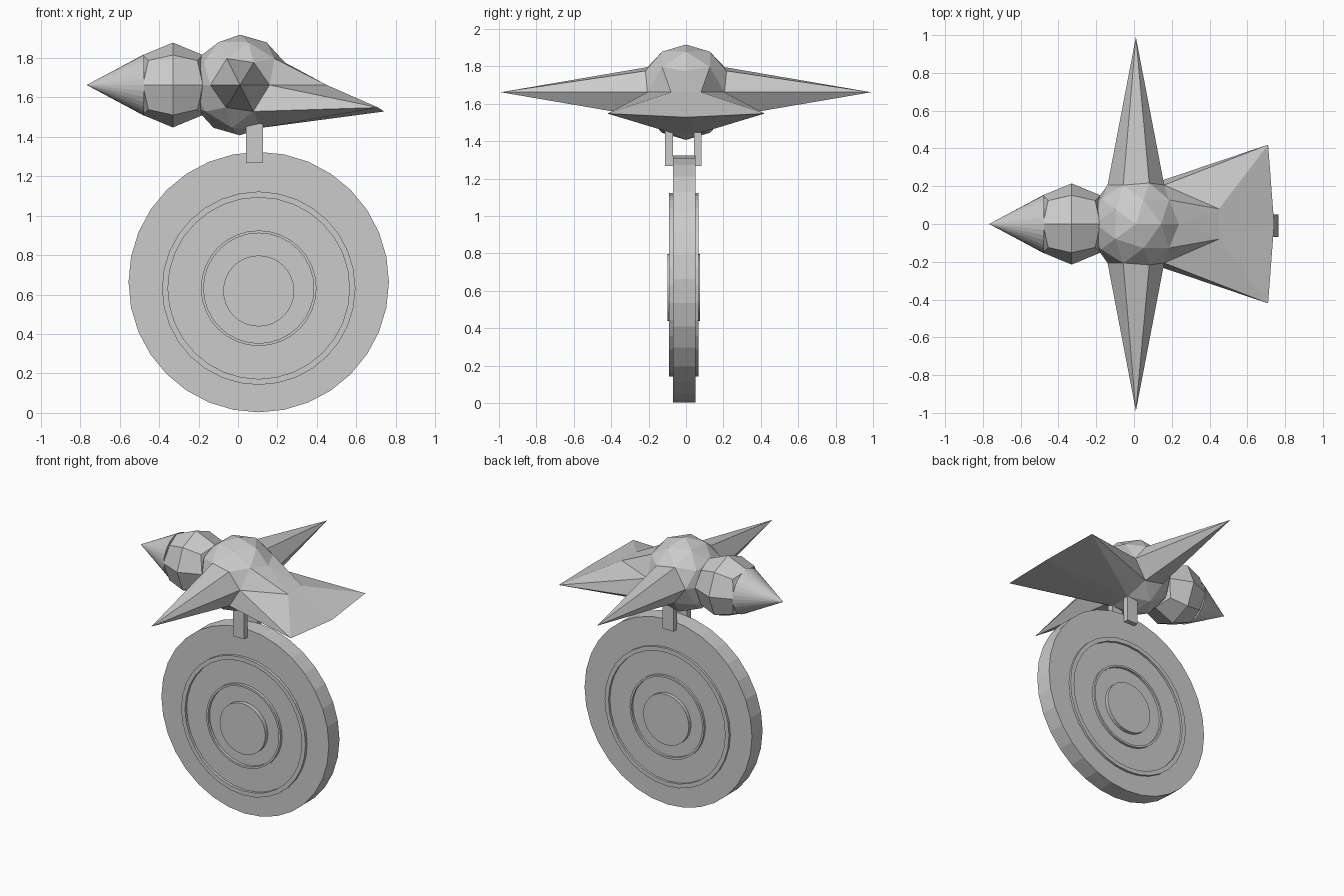
import bpy, bmesh, math
from mathutils import Vector, Matrix

if "Cube" in bpy.data.objects:
    bpy.data.objects.remove(bpy.data.objects["Cube"])


def finish(bm, name, loc=(0, 0, 0)):
    bmesh.ops.recalc_face_normals(bm, faces=bm.faces[:])
    me = bpy.data.meshes.new(name)
    bm.to_mesh(me)
    bm.free()
    ob = bpy.data.objects.new(name, me)
    ob.location = loc
    bpy.context.collection.objects.link(ob)
    return ob


def cylinder(name, loc, r1, r2, depth, axis, sides=32):
    bm = bmesh.new()
    bmesh.ops.create_cone(bm, cap_ends=True, segments=sides, radius1=r1, radius2=r2,
                          depth=depth, matrix=Matrix.Rotation(math.radians(axis[1]), 4, axis[0]))
    bmesh.ops.remove_doubles(bm, verts=bm.verts[:], dist=1e-5)
    return finish(bm, name, loc)


def ring(name, loc, r_out, r_in, y0, y1, sides=32):
    """Square-section hoop around the y axis."""
    bm = bmesh.new()
    loops = []
    for r, y in ((r_out, y0), (r_out, y1), (r_in, y1), (r_in, y0)):
        loops.append([bm.verts.new((r * math.sin(2 * math.pi * i / sides), y,
                                    r * math.cos(2 * math.pi * i / sides))) for i in range(sides)])
    for k in range(4):
        a, b = loops[k], loops[(k + 1) % 4]
        for i in range(sides):
            j = (i + 1) % sides
            bm.faces.new((a[i], a[j], b[j], b[i]))
    return finish(bm, name, loc)


# Body: low-poly ball whose side and rear vertices are pulled into wings and tail
R = 0.255
bm = bmesh.new()
bmesh.ops.create_icosphere(bm, subdivisions=2, radius=R)
pulls = []
for s in (-1, 1):
    pulls += [((0, s, 0), (0, s * 0.99, 0)),
              ((0.951, s * 0.309, 0), (0.44, s * 0.08, 0)),
              ((0.724, s * 0.526, -0.447), (0.70, s * 0.42, -0.114))]
pulls.append(((0.851, 0, -0.526), (0.732, 0, -0.134)))
moves = [(min(bm.verts, key=lambda v: (v.co - Vector(a) * R).length), b) for a, b in pulls]
for v, target in moves:
    v.co = target
finish(bm, "bird_body", (0.01, 0, 1.662))

# Head: subdivided cube rounded to a ball
bm = bmesh.new()
bmesh.ops.create_cube(bm, size=1)
bmesh.ops.subdivide_edges(bm, edges=bm.edges[:], cuts=1, use_grid_fill=True)
for v in bm.verts:
    v.co = v.co.normalized() * 0.215
finish(bm, "bird_head", (-0.33, 0, 1.662))

# Beak
cylinder("beak", (-0.622, 0, 1.662), 0.155, 0, 0.29, ('Y', -90))

# Legs
for name, y in (("leg_front", -0.091), ("leg_back", 0.063)):
    bm = bmesh.new()
    bmesh.ops.create_cube(bm, size=1)
    bmesh.ops.scale(bm, vec=(0.085, 0.042, 0.20), verts=bm.verts[:])
    finish(bm, name, (0.083, y, 1.367))

# Carried disc with raised hoops and hub on both faces
cylinder("disc", (0.105, -0.01, 0.663), 0.66, 0.66, 0.12, ('X', 90))
ring("outer_hoop", (0.105, -0.012, 0.632), 0.49, 0.46, -0.078, 0.078)
ring("inner_hoop", (0.105, -0.012, 0.632), 0.293, 0.279, -0.078, 0.078)
cylinder("hub", (0.105, -0.012, 0.618), 0.18, 0.18, 0.174, ('X', 90))
